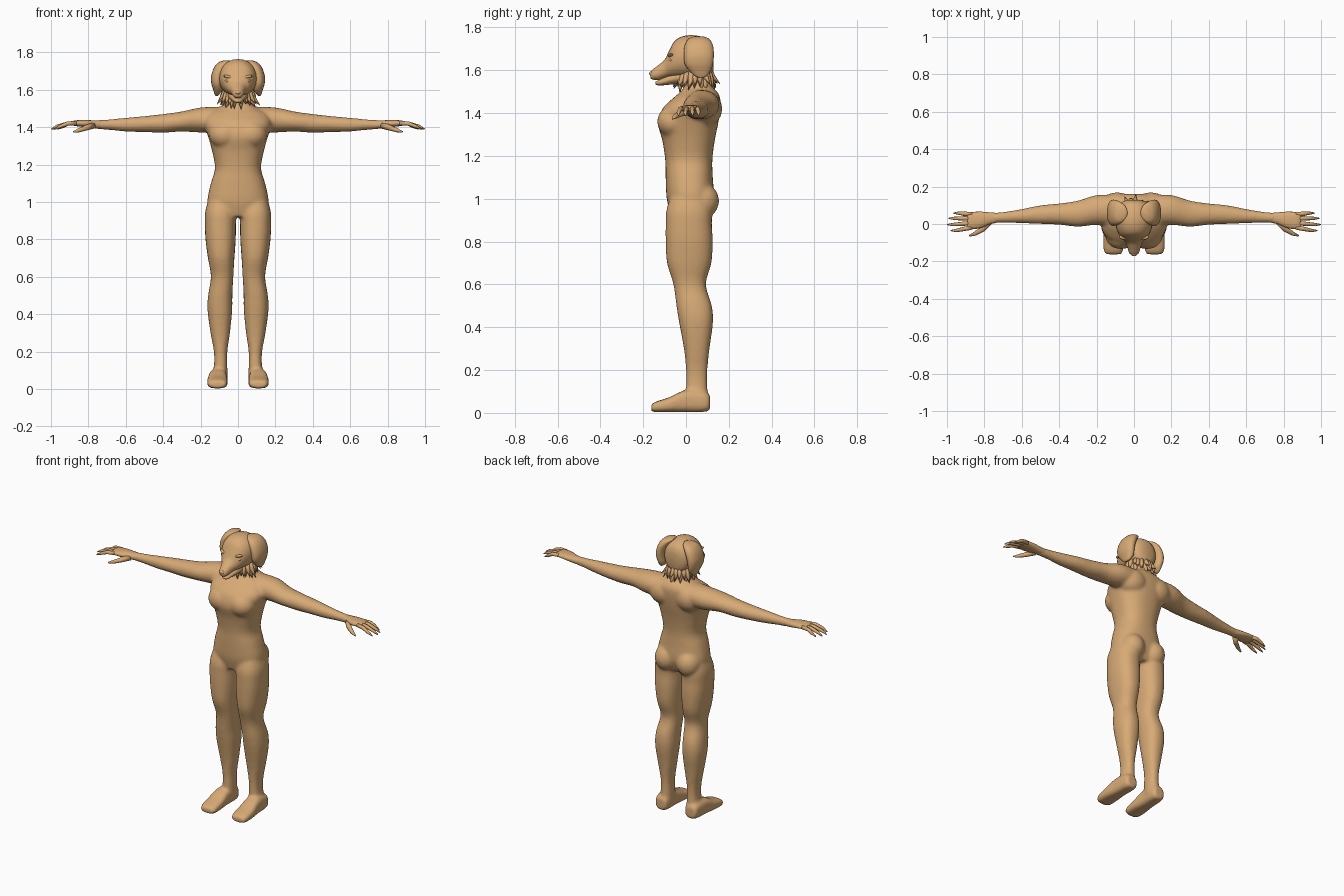
import bpy, bmesh, math, random
from mathutils import Vector, Matrix

random.seed(4)
tan = bpy.data.materials.new("tan_skin")
tan.diffuse_color = (0.68, 0.40, 0.18, 1)


def finish(bm, name):
    bmesh.ops.recalc_face_normals(bm, faces=bm.faces[:])
    me = bpy.data.meshes.new(name)
    bm.to_mesh(me)
    bm.free()
    me.materials.append(tan)
    for p in me.polygons:
        p.use_smooth = True
    ob = bpy.data.objects.new(name, me)
    bpy.context.collection.objects.link(ob)
    return ob


def smooth_rows(rows, steps):
    """Catmull-Rom interpolation between the control rings."""
    out = []
    for i in range(len(rows) - 1):
        a, b, c, d = (rows[max(0, min(len(rows) - 1, i + k))] for k in (-1, 0, 1, 2))
        for s in range(steps):
            t = s / steps
            out.append([0.5 * (2 * q + (r - p) * t + (2 * p - 5 * q + 4 * r - w) * t * t
                               + (3 * q - p - 3 * r + w) * t ** 3)
                        for p, q, r, w in zip(a, b, c, d)])
    return out + [list(rows[-1])]


def loft(bm, axis, rows, side=1, power=2.0, n=24, steps=4):
    """Rows are (position on axis, centre 1, centre 2, radius 1, radius 2)."""
    rings = []
    for a, c1, c2, r1, r2 in smooth_rows(rows, steps):
        ring = []
        for k in range(n):
            t = 2 * math.pi * k / n
            u, v = math.cos(t), math.sin(t)
            u = c1 + r1 * math.copysign(abs(u) ** (2 / power), u)
            v = c2 + r2 * math.copysign(abs(v) ** (2 / power), v)
            co = {"X": (a, u, v), "Y": (u, a, v), "Z": (u, v, a)}[axis]
            ring.append(bm.verts.new((co[0] * side, co[1], co[2])))
        rings.append(ring)
    for p, q in zip(rings, rings[1:]):
        for k in range(n):
            bm.faces.new((p[k], p[(k + 1) % n], q[(k + 1) % n], q[k]))
    bm.faces.new(rings[0])
    bm.faces.new(rings[-1][::-1])


def ball(bm, centre, radii, rot=Matrix()):
    m = Matrix.Translation(centre) @ rot @ Matrix.Diagonal((*radii, 1))
    bmesh.ops.create_uvsphere(bm, u_segments=20, v_segments=12, radius=1, matrix=m)


def tube(bm, points, radii, n=8):
    """Tapered round tube through a few points."""
    rings = []
    pts = [Vector(p) for p in points]
    for i, p in enumerate(pts):
        d = (pts[min(i + 1, len(pts) - 1)] - pts[max(i - 1, 0)]).normalized()
        x = d.orthogonal().normalized()
        y = d.cross(x)
        rings.append([bm.verts.new(p + radii[i] * (x * math.cos(2 * math.pi * k / n)
                                                   + y * math.sin(2 * math.pi * k / n)))
                      for k in range(n)])
    for p, q in zip(rings, rings[1:]):
        # match the closest starting corner so the tube does not twist
        o = min(range(n), key=lambda j: sum((p[k].co - q[(k + j) % n].co).length for k in range(n)))
        q[:] = q[o:] + q[:o]
        for k in range(n):
            bm.faces.new((p[k], p[(k + 1) % n], q[(k + 1) % n], q[k]))
    bm.faces.new(rings[0])
    bm.faces.new(rings[-1][::-1])


# Body: torso, legs, feet and arms fused into one skin
bm = bmesh.new()
loft(bm, "Z", [(.92, 0, .015, .13, .085), (1.0, 0, .02, .163, .11), (1.1, 0, .015, .145, .11),
               (1.18, 0, .013, .123, .11), (1.27, 0, .012, .138, .122), (1.35, 0, .01, .16, .14),
               (1.42, 0, .025, .18, .135), (1.47, 0, .05, .16, .11), (1.5, 0, .06, .11, .085),
               (1.53, 0, .055, .07, .065), (1.62, 0, .045, .065, .065)], power=2.4, n=40)
for s in (1, -1):
    # buttock, shoulder blade and chest muscle
    ball(bm, (s * .078, .072, .99), (.075, .083, .085))
    ball(bm, (s * .09, .09, 1.42), (.095, .08, .085))
    ball(bm, (s * .07, -.06, 1.36), (.085, .075, .075))
    # leg
    loft(bm, "Z", [(1.04, .085, .02, .065, .08), (.95, .092, .015, .083, .106),
                   (.88, .094, .013, .083, .108), (.8, .093, .015, .081, .11),
                   (.7, .09, .015, .071, .104), (.6, .085, .017, .06, .076),
                   (.5, .095, .038, .065, .083), (.42, .097, .047, .066, .079),
                   (.3, .095, .05, .052, .06), (.2, .093, .05, .036, .05),
                   (.12, .093, .05, .036, .05), (.05, .1, .055, .045, .052)], s, 2.3)
    # foot
    loft(bm, "Y", [(.112, .105, .048, .03, .032), (.09, .105, .052, .044, .047),
                   (0, .108, .055, .048, .052), (-.08, .11, .038, .055, .034),
                   (-.14, .11, .028, .052, .025), (-.162, .11, .024, .042, .016)], s, 3)
    # arm
    loft(bm, "X", [(.08, .07, 1.44, .085, .07), (.2, .075, 1.438, .08, .067),
                   (.3, .055, 1.43, .07, .054), (.4, .053, 1.42, .057, .05),
                   (.5, .05, 1.416, .05, .043), (.6, .042, 1.413, .038, .037),
                   (.68, .037, 1.413, .03, .029), (.74, .033, 1.413, .027, .025),
                   (.76, .032, 1.413, .026, .022)], s, 2)
body = finish(bm, "body")
mod = body.modifiers.new("fuse", "REMESH")
mod.mode = "VOXEL"
mod.voxel_size = 0.0085
mod.use_smooth_shade = True
mod = body.modifiers.new("soften", "SMOOTH")
mod.factor = 0.5
mod.iterations = 8

# Hands: palm, four fingers and a thumb
for s, label in ((1, "left"), (-1, "right")):
    bm = bmesh.new()
    loft(bm, "X", [(.72, .034, 1.413, .024, .022), (.77, .03, 1.415, .032, .021),
                   (.82, .022, 1.419, .044, .019), (.87, .018, 1.421, .046, .015),
                   (.89, .018, 1.42, .042, .01)], s, 2.3, 16)
    for y0, y1, tip in ((.052, .058, .965), (.03, .03, .99), (.006, -.003, .998), (-.018, -.035, .98)):
        tube(bm, [(s * .865, y0, 1.421), (s * .91, (y0 + y1) / 2, 1.419),
                  (s * (tip - .03), y1, 1.404), (s * tip, y1, 1.389)], (.012, .0115, .009, .003))
    tube(bm, [(s * .775, .01, 1.408), (s * .81, -.028, 1.397), (s * .85, -.052, 1.383),
              (s * .88, -.063, 1.374)], (.018, .015, .011, .004))
    finish(bm, label + "_hand")

# Head: skull running into a muzzle, with a lower jaw, nose and brows
bm = bmesh.new()
loft(bm, "Y", [(.128, 0, 1.65, .04, .05), (.11, 0, 1.652, .075, .085), (.06, 0, 1.66, .1, .1),
               (0, 0, 1.662, .1, .1), (-.05, 0, 1.652, .083, .088), (-.08, 0, 1.627, .062, .061),
               (-.1, 0, 1.606, .045, .043), (-.13, 0, 1.589, .034, .034),
               (-.155, 0, 1.58, .026, .024), (-.166, 0, 1.577, .014, .014)], power=2.1)
loft(bm, "Y", [(0, 0, 1.575, .06, .04), (-.06, 0, 1.562, .045, .028), (-.1, 0, 1.549, .031, .019),
               (-.13, 0, 1.541, .022, .012), (-.142, 0, 1.54, .01, .006)])
ball(bm, (0, -.16, 1.585), (.017, .012, .011))
for s in (1, -1):
    ball(bm, (s * .047, -.069, 1.668), (.032, .016, .009), Matrix.Rotation(-s * .2, 4, "Y"))
finish(bm, "head")

# Eyes: narrow almonds under the brows
bm = bmesh.new()
for s in (1, -1):
    ball(bm, (s * .05, -.074, 1.645), (.023, .012, .008),
         Matrix.Rotation(s * .45, 4, "Z") @ Matrix.Rotation(-s * .15, 4, "Y"))
finish(bm, "eyes")

# Drooping ears that hug the sides and back of the skull
bm = bmesh.new()
for s in (1, -1):
    loft(bm, "Z", [(1.757, .055, .06, .02, .025), (1.745, .072, .06, .034, .05),
                   (1.715, .094, .06, .036, .066), (1.67, .11, .06, .034, .07),
                   (1.63, .112, .06, .03, .066), (1.6, .108, .065, .025, .052),
                   (1.575, .112, .07, .013, .03), (1.567, .115, .07, .006, .015)], s, 2.2)
finish(bm, "ears")

# Ruff: layers of pointed tufts fanning out round the neck
bm = bmesh.new()
for count, r0, r1, top, low in ((22, .068, .112, 1.6, 1.525), (18, .06, .09, 1.58, 1.505)):
    for i in range(count):
        a = 2 * math.pi * (i + random.uniform(-.25, .25)) / count
        reach = r1 * random.uniform(.85, 1.12)
        end = low + random.uniform(-.012, .018)

        def at(r, z):
            return (r * math.cos(a), .045 + r * .95 * math.sin(a), z)
        tube(bm, [at(r0, top), at(r0 + .016, (top + end) / 2), at(reach, end)], (.016, .014, .001), 6)
finish(bm, "neck_ruff")
